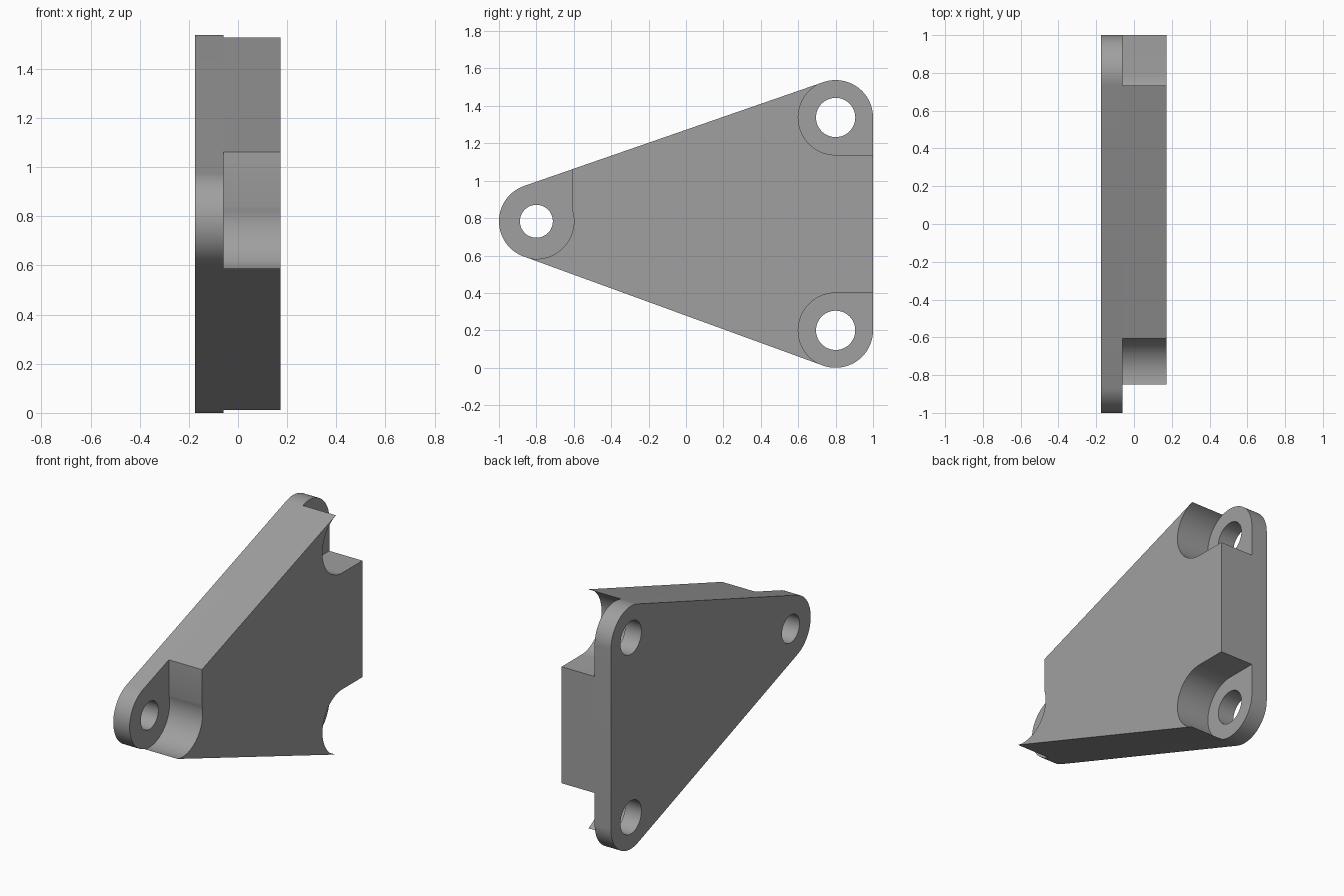
import bpy, bmesh, math

if "Cube" in bpy.data.objects:
    bpy.data.objects.remove(bpy.data.objects["Cube"])

R = 0.2                                   # rounded corner radius
TOP, LOW, NOSE = (0.8, 1.338), (0.8, 0.2), (-0.8, 0.783)
X0, X1, X2 = -0.174, -0.06, 0.172         # plate back, plate front, body front

grey = bpy.data.materials.new("plain grey")
grey.diffuse_color = (0.35, 0.35, 0.35, 1)
grey.use_nodes = True
grey.node_tree.nodes["Principled BSDF"].inputs["Base Color"].default_value = grey.diffuse_color


def arc(c, r, a0, a1, n=32):
    """Points on an arc in the YZ plane, angles in degrees."""
    angles = [math.radians(a0 + (a1 - a0) * i / n) for i in range(n + 1)]
    return [(c[0] + r * math.cos(a), c[1] + r * math.sin(a)) for a in angles]


def prism(name, points, xa, xb):
    """Extrude a YZ outline from xa to xb."""
    bm = bmesh.new()
    face = bm.faces.new([bm.verts.new((xa, y, z)) for y, z in points])
    out = bmesh.ops.extrude_face_region(bm, geom=[face])["geom"]
    moved = [v for v in out if isinstance(v, bmesh.types.BMVert)]
    bmesh.ops.translate(bm, vec=(xb - xa, 0, 0), verts=moved)
    bmesh.ops.recalc_face_normals(bm, faces=bm.faces)
    mesh = bpy.data.meshes.new(name)
    bm.to_mesh(mesh)
    bm.free()
    mesh.materials.append(grey)
    obj = bpy.data.objects.new(name, mesh)
    bpy.context.collection.objects.link(obj)
    return obj


def smooth(obj):
    bpy.ops.object.select_all(action="DESELECT")
    obj.select_set(True)
    bpy.context.view_layer.objects.active = obj
    bpy.ops.object.shade_smooth_by_angle(angle=math.radians(30))


# Angles at which the sloping sides touch the corner circles
up = 90 + math.degrees(math.atan2(TOP[1] - NOSE[1], TOP[0] - NOSE[0]))
down = 270 - math.degrees(math.atan2(NOSE[1] - LOW[1], LOW[0] - NOSE[0]))

# Mounting plate: triangle with rounded corners
plate = prism("mounting_plate",
              arc(LOW, R, down, 360) + arc(TOP, R, 0, up) + arc(NOSE, R, up, down),
              X0, X1)

# Bolt holes
for i, (c, r) in enumerate([(TOP, 0.105), (LOW, 0.105), (NOSE, 0.088)]):
    cutter = prism(f"hole_cutter_{i}", arc(c, r, 0, 360, 48)[:-1], X0 - 0.1, X1 + 0.1)
    cutter.hide_render = True
    cutter.hide_set(True)
    mod = plate.modifiers.new(f"hole_{i}", "BOOLEAN")
    mod.object = cutter
    mod.solver = "EXACT"

# Apply the holes and drop the cutters
bpy.context.view_layer.update()
cut = bpy.data.meshes.new_from_object(
    plate.evaluated_get(bpy.context.evaluated_depsgraph_get()))
plate.modifiers.clear()
plate.data = cut
for obj in [o for o in bpy.data.objects if o.name.startswith("hole_cutter")]:
    bpy.data.objects.remove(obj)
smooth(plate)

# Thick body: same triangle with a rounded pocket around each bolt
wall_y, pocket = -0.607, 0.201
t = math.radians(up)
touch = (NOSE[0] + R * math.cos(t), NOSE[1] + R * math.sin(t))
slope = (TOP[1] - NOSE[1]) / (TOP[0] - NOSE[0])
wall_top = (wall_y, touch[1] + slope * (wall_y - touch[0]))
wall_angle = math.degrees(math.acos((wall_y - NOSE[0]) / pocket))
cusp = down - 360 + math.degrees(math.acos(R / pocket))
body = prism("body",
             [(1, LOW[1] + R), (1, TOP[1] - R)]
             + arc(TOP, R, 270, up)
             + [wall_top]
             + arc(NOSE, pocket, wall_angle, cusp)
             + arc(LOW, R, down, 90),
             X1, X2)
smooth(body)
